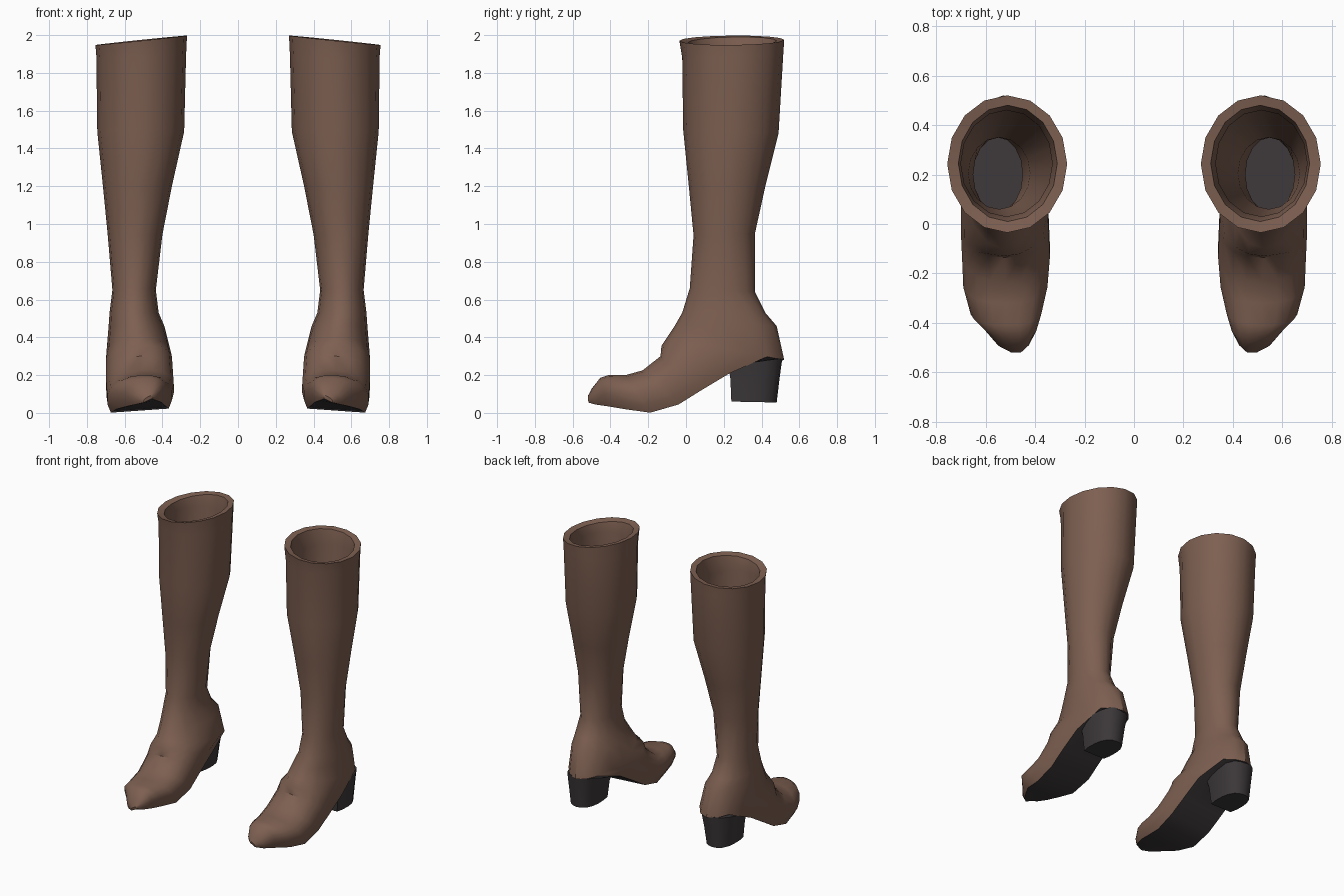
import bpy
import bmesh
import math

SIDES = 16

# Remove the default object
default_cube = bpy.data.objects.get("Cube")
if default_cube:
    bpy.data.objects.remove(default_cube, do_unlink=True)


def make_material(name, colour):
    material = bpy.data.materials.new(name)
    material.use_nodes = True
    material.diffuse_color = colour
    shader = material.node_tree.nodes["Principled BSDF"]
    shader.inputs["Base Color"].default_value = colour
    shader.inputs["Roughness"].default_value = 0.7
    return material


leather = make_material("brown leather", (0.205, 0.115, 0.082, 1))
rubber = make_material("dark sole", (0.045, 0.039, 0.041, 1))

# Cross-sections as (sideways, forwards) pairs: round for the leg, flat-bottomed for the foot
ROUND = [(math.sin(math.tau * k / SIDES), math.cos(math.tau * k / SIDES))
         for k in range(SIDES)]
half = [(0, 1), (.36, .95), (.68, .78), (.91, .42), (1, 0),
        (1, -.55), (.9, -1), (.45, -1), (0, -1)]
FLAT = half + [(-s, c) for s, c in reversed(half[1:-1])]

# Each ring: front y, front z, back y, back z, inner x, outer x
LINING = [
    (.05, .33, .35, .30, .44, .65),
    (.05, .65, .35, .65, .45, .65),
    (.06, .95, .35, .95, .42, .67),
    (.00, 1.50, .47, 1.50, .30, .73),
    (.03, 1.88, .46, 1.88, .33, .70),
    (.01, 1.96, .48, 1.97, .31, .71),
]
SHAFT = [
    (-.035, 1.97, .52, 1.975, .27, .755),
    (-.02, 1.88, .515, 1.90, .275, .75),
    (-.015, 1.50, .49, 1.48, .285, .745),
    (.015, 1.20, .42, 1.20, .35, .715),
    (.04, .94, .365, .95, .40, .69),
    (.02, .66, .365, .64, .435, .665),
    (-.02, .53, .42, .53, .42, .68),
    (-.06, .46, .48, .46, .39, .685),
    (-.10, .40, .52, .28, .36, .695),
]
# For the foot, the back point becomes the underside
FOOT = [
    (-.13, .355, .23, .22, .35, .70),
    (-.135, .30, .08, .13, .345, .70),
    (-.23, .225, -.04, .055, .34, .695),
    (-.32, .20, -.19, .012, .35, .69),
    (-.41, .20, -.32, .03, .375, .66),
    (-.455, .185, -.41, .045, .395, .60),
    (-.50, .125, -.48, .055, .425, .55),
    (-.52, .085, -.515, .065, .455, .50),
]
# Heel rings run back to front so that the flat side faces forwards
HEEL = [
    (.51, .29, .225, .25, .42, .66),
    (.495, .18, .235, .18, .44, .65),
    (.48, .055, .24, .06, .455, .64),
]


def add_ring(bm, ring, section, side, roll):
    front_y, front_z, back_y, back_z, inner, outer = ring
    verts = []
    for s, c in section:
        t = (1 + c) / 2
        x = (inner + outer) / 2 + s * (outer - inner) / 2
        y = back_y + t * (front_y - back_y)
        z = back_z + t * (front_z - back_z) - roll * s
        verts.append(bm.verts.new((side * x, y, z)))
    return verts


def loft(name, rings, side, materials, is_dark):
    """Skin a list of (ring, section, roll); is_dark picks faces by row and column."""
    bm = bmesh.new()
    loops = [add_ring(bm, ring, section, side, roll) for ring, section, roll in rings]
    for row, (a, b) in enumerate(zip(loops, loops[1:])):
        for k in range(SIDES):
            n = (k + 1) % SIDES
            face = bm.faces.new((a[k], a[n], b[n], b[k]))
            face.material_index = int(is_dark(row, k))
    first_cap = bm.faces.new(loops[0])
    first_cap.material_index = len(materials) - 1
    bm.faces.new(loops[-1])
    bmesh.ops.recalc_face_normals(bm, faces=bm.faces[:])
    mesh = bpy.data.meshes.new(name)
    bm.to_mesh(mesh)
    bm.free()
    for material in materials:
        mesh.materials.append(material)
    obj = bpy.data.objects.new(name, mesh)
    bpy.context.collection.objects.link(obj)
    bpy.ops.object.select_all(action="DESELECT")
    obj.select_set(True)
    bpy.context.view_layer.objects.active = obj
    bpy.ops.object.shade_smooth_by_angle(angle=math.radians(38))
    return obj


def sole_faces(row, k):
    """The underside of every foot section, starting behind the heel."""
    first_row = len(LINING) + len(SHAFT) - 1
    return row >= first_row and 6 <= k <= 9


for label, side in (("left", 1), ("right", -1)):
    # Boot: up the lining, over the rim, down the shaft and out to the toe
    rings = [(r, ROUND, 0) for r in LINING[:-1]]
    rings += [(LINING[-1], ROUND, .025), (SHAFT[0], ROUND, .025)]
    rings += [(r, ROUND, 0) for r in SHAFT[1:]]
    rings += [(r, FLAT, .012) for r in FOOT]
    loft(label + "_boot", rings, side, [leather, rubber], sole_faces)

    # Block heel
    loft(label + "_heel", [(r, FLAT, 0) for r in HEEL], side, [rubber],
         lambda row, k: False)
